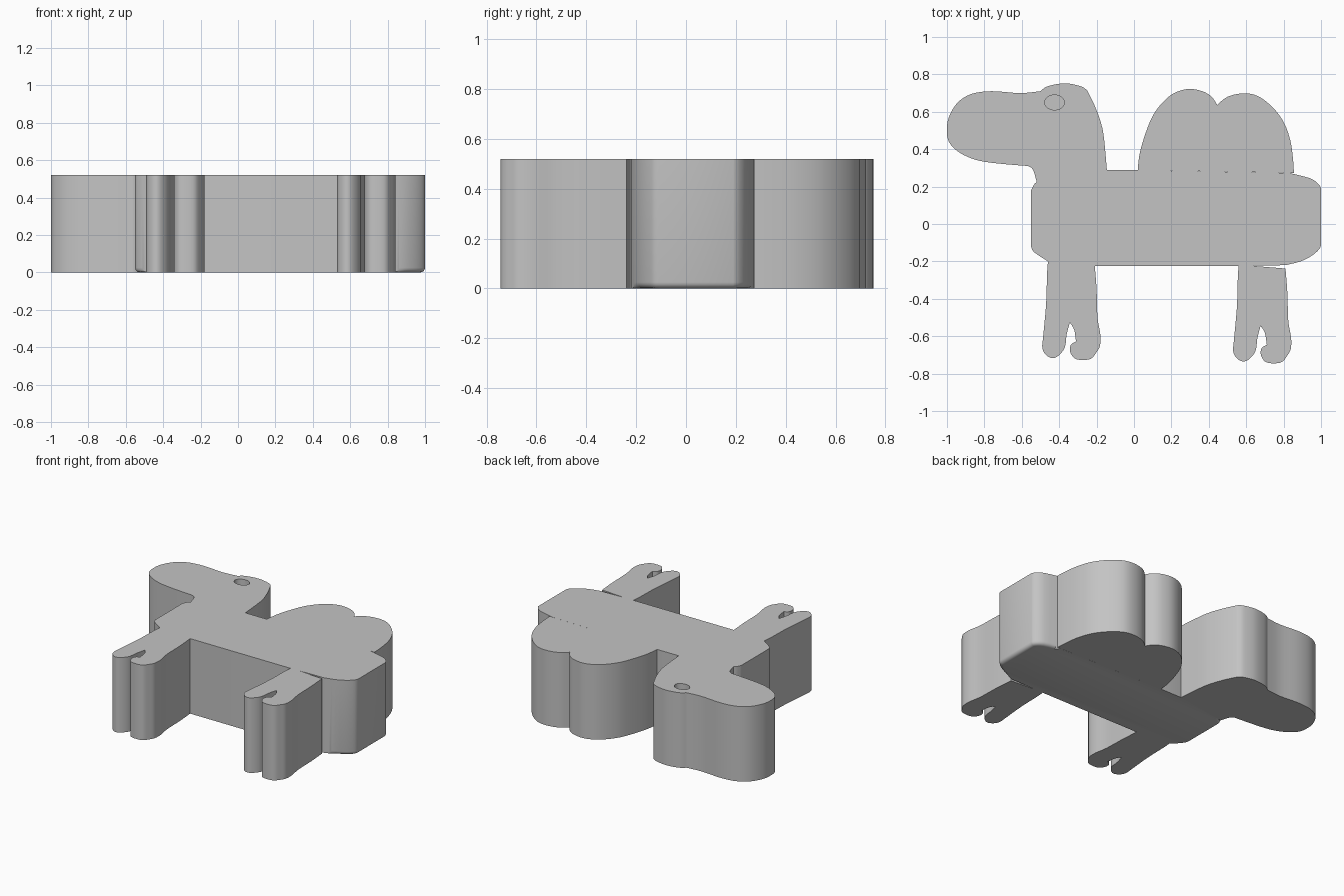
import bpy
import bmesh
from math import cos, sin, tau
from mathutils import Vector

HEIGHT = 0.52

default_cube = bpy.data.objects.get("Cube")
if default_cube:
    bpy.data.objects.remove(default_cube, do_unlink=True)

grey = bpy.data.materials.new("plain grey")
grey.use_nodes = True
colour = (0.55, 0.55, 0.55, 1)
grey.diffuse_color = colour
grey.node_tree.nodes["Principled BSDF"].inputs["Base Color"].default_value = colour


def flow(points, steps=4):
    """Return a smooth open path that passes through every given point."""
    pts = [Vector(p) for p in points]
    pts = [pts[0]] + pts + [pts[-1]]
    path = []
    for a, b, c, d in zip(pts, pts[1:], pts[2:], pts[3:]):
        for i in range(steps):
            t = i / steps
            path.append(b + 0.5 * t * ((c - a) + t * ((2 * a - 5 * b + 4 * c - d)
                        + t * (3 * b - a - 3 * c + d))))
    path.append(pts[-1])
    return path


def slab(name, outline, bottom=0.0, top=HEIGHT, shift=(0, 0), round_edge=None):
    """Extrude a flat outline; round_edge picks bottom edges to soften."""
    bm = bmesh.new()
    verts = [bm.verts.new((x + shift[0], y + shift[1], bottom)) for x, y in outline]
    base = bm.faces.new(verts)
    raised = bmesh.ops.extrude_face_region(bm, geom=[base], use_keep_orig=True)["geom"]
    lifted = [v for v in raised if isinstance(v, bmesh.types.BMVert)]
    bmesh.ops.translate(bm, vec=(0, 0, top - bottom), verts=lifted)
    bmesh.ops.recalc_face_normals(bm, faces=bm.faces[:])
    if round_edge:
        edges = [e for e in bm.edges
                 if all(v.co.z < bottom + 0.001 for v in e.verts)
                 and round_edge(sum((v.co.x for v in e.verts)) / 2)]
        bmesh.ops.bevel(bm, geom=edges, offset=0.025, segments=4,
                        profile=0.5, affect='EDGES')
    mesh = bpy.data.meshes.new(name)
    bm.to_mesh(mesh)
    bm.free()
    obj = bpy.data.objects.new(name, mesh)
    bpy.context.collection.objects.link(obj)
    mesh.materials.append(grey)
    return obj


def finish(obj):
    bpy.ops.object.select_all(action='DESELECT')
    obj.select_set(True)
    bpy.context.view_layer.objects.active = obj
    for mod in list(obj.modifiers):
        bpy.ops.object.modifier_apply(modifier=mod.name)
    bpy.ops.object.shade_smooth_by_angle(angle=0.5)


# Body block with rounded ends
left_end = flow([(-.52, .225), (-.535, .21), (-.55, .18)], 3)
left_under = flow([(-.55, -.12), (-.535, -.15), (-.46, -.2)], 3)
right_under = flow([(.81, -.22), (.89, -.2), (.95, -.17), (.99, -.135), (1, -.11)], 3)
right_end = flow([(1, .19), (.985, .215), (.94, .245), (.83, .273)], 3)
body = slab("body", left_end + left_under + [(-.21, -.225), (.55, -.225)]
            + right_under + right_end + [(.02, .288), (-.145, .288)],
            round_edge=lambda x: x < -.5 or x > .85)

# Neck and head
nape = flow([(-.145, .288), (-.16, .455), (-.175, .535), (-.205, .62),
             (-.24, .695), (-.257, .72), (-.29, .738), (-.37, .752),
             (-.46, .737), (-.5, .71)])
muzzle = flow([(-.5, .71), (-.61, .7), (-.76, .71), (-.87, .695), (-.945, .647),
               (-.99, .57), (-1, .5), (-.99, .44), (-.945, .39), (-.875, .353),
               (-.8, .333), (-.69, .32), (-.565, .31)])
throat = flow([(-.565, .31), (-.54, .29), (-.52, .225)])
head = slab("neck_and_head", nape + muzzle[1:] + throat[1:])

# Eye hollow cut into the upper face
eye = [(-.425 + .053 * cos(tau * i / 32), .65 + .04 * sin(tau * i / 32))
       for i in range(32)]
cutter = slab("eye_cutter", eye, HEIGHT - 0.08, HEIGHT + 0.05)
cutter.hide_render = True
hollow = head.modifiers.new("eye hollow", 'BOOLEAN')
hollow.operation = 'DIFFERENCE'
hollow.solver = 'EXACT'
hollow.object = cutter

# Two humps
first_hump = flow([(.02, .288), (.03, .375), (.06, .48), (.1, .578), (.155, .652),
                   (.215, .7), (.29, .722), (.365, .71), (.415, .68), (.445, .637)])
second_hump = flow([(.445, .637), (.5, .68), (.58, .698), (.66, .685), (.74, .625),
                    (.8, .545), (.835, .45), (.85, .35), (.855, .273)])
humps = slab("humps", first_hump + second_hump[1:])

# Legs with split hooves, repeated front and back
outer_toe = flow([(-.46, -.2), (-.465, -.27), (-.47, -.43), (-.487, -.615),
                  (-.49, -.66), (-.475, -.695), (-.44, -.717), (-.405, -.705),
                  (-.37, -.66), (-.36, -.59), (-.343, -.527)])
cleft = flow([(-.343, -.527), (-.32, -.565), (-.31, -.628)])
inner_toe = flow([(-.31, -.628), (-.337, -.645), (-.342, -.68), (-.32, -.717),
                  (-.28, -.727), (-.23, -.72), (-.2, -.685), (-.182, -.65),
                  (-.18, -.59), (-.195, -.5), (-.2, -.35), (-.21, -.22)])
leg_outline = outer_toe + cleft[1:] + inner_toe[1:]
front_leg = slab("front_leg", leg_outline)
back_leg = slab("back_leg", leg_outline, shift=(1.02, -.018))

for part in (body, head, humps, front_leg, back_leg):
    finish(part)
bpy.data.objects.remove(cutter, do_unlink=True)
